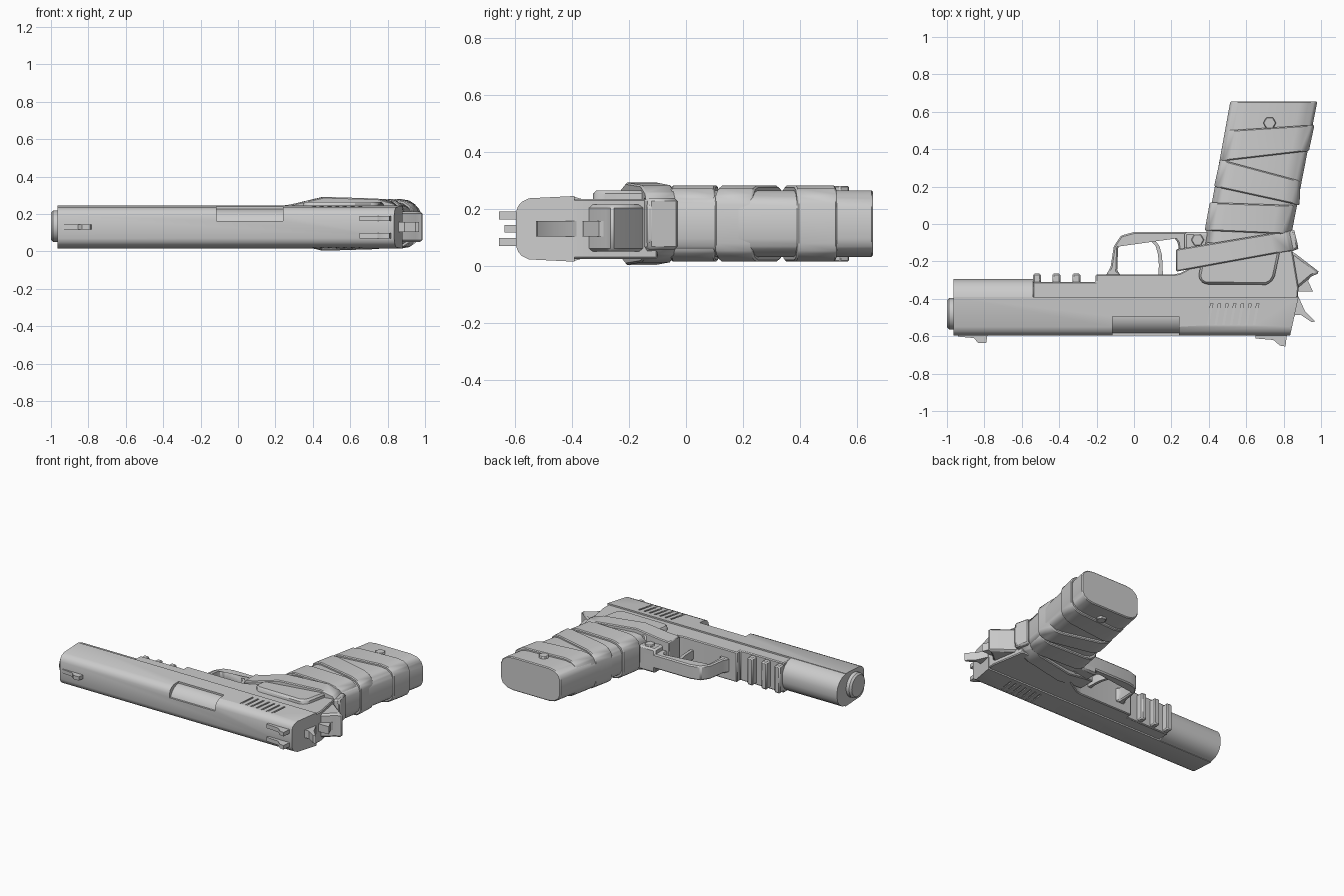
import bpy, bmesh, math
from mathutils import Matrix

if "Cube" in bpy.data.objects:
    bpy.data.objects.remove(bpy.data.objects["Cube"])

ZS, ZG = 0.13, 0.148      # mid-planes of slide/frame and of grip


def finish(name, bm, bevel=0.0, smooth=35):
    bmesh.ops.recalc_face_normals(bm, faces=bm.faces)
    me = bpy.data.meshes.new(name)
    bm.to_mesh(me)
    bm.free()
    ob = bpy.data.objects.new(name, me)
    bpy.context.collection.objects.link(ob)
    bpy.ops.object.select_all(action='DESELECT')
    ob.select_set(True)
    bpy.context.view_layer.objects.active = ob
    if smooth:
        bpy.ops.object.shade_smooth_by_angle(angle=math.radians(smooth))
    if bevel:
        m = ob.modifiers.new("bevel", 'BEVEL')
        m.width, m.segments, m.limit_method = bevel, 1, 'ANGLE'
    return ob


def loft(bm, a, b):
    """Closed solid between two matching loops."""
    va, vb = [bm.verts.new(p) for p in a], [bm.verts.new(p) for p in b]
    n = len(a)
    bm.faces.new(va)
    bm.faces.new(vb[::-1])
    for i in range(n):
        bm.faces.new((va[i], vb[i], vb[(i + 1) % n], va[(i + 1) % n]))


def prism(name, pts, z0, z1, bevel=0.0):
    bm = bmesh.new()
    loft(bm, [(x, y, z0) for x, y in pts], [(x, y, z1) for x, y in pts])
    return finish(name, bm, bevel)


def block(name, x0, x1, y0, y1, z0, z1, bevel=0.0):
    return prism(name, [(x0, y0), (x1, y0), (x1, y1), (x0, y1)], z0, z1, bevel)


def along_x(name, half, x0, x1, lean=0.0):
    """Mirror a half (y, dz) section about the slide mid-plane, run it along x."""
    sec = [(y, ZS + d) for y, d in half] + [(y, ZS - d) for y, d in reversed(half)]
    bm = bmesh.new()
    loft(bm, [(x0, y, z) for y, z in sec],
         [(x1 + lean * (y + 0.595), y, z) for y, z in sec])
    return finish(name, bm)


def tube(name, r, x0, x1, y, z, bevel=0.0):
    bm = bmesh.new()
    bmesh.ops.create_cone(bm, cap_ends=True, segments=32, radius1=r, radius2=r, depth=x1 - x0,
                          matrix=Matrix.Translation(((x0 + x1) / 2, y, z)) @ Matrix.Rotation(math.pi / 2, 4, 'Y'))
    return finish(name, bm, bevel)


def rounded(h, cu=0.2, cz=0.065, n=3):
    """Rounded (u, dz) section for the grip, u running across its width."""
    out = []
    for su, sz, start in ((1, 1, 0), (-1, 1, 90), (-1, -1, 180), (1, -1, 270)):
        for i in range(n + 1):
            a = math.radians(start + 90 * i / n)
            out.append((0.5 + su * (0.5 - cu) + cu * math.cos(a), sz * (h - cz) + cz * math.sin(a)))
    return out


def band(name, sec, tl, tr, bl, br):
    """Solid sleeve between a top edge line and a bottom edge line."""
    def ring(l, r):
        return [(l[0] + (r[0] - l[0]) * u, l[1] + (r[1] - l[1]) * u, ZG + d) for u, d in sec]
    bm = bmesh.new()
    loft(bm, ring(tl, tr), ring(bl, br))
    return finish(name, bm, 0.006)


# Slide with ejection port and serrations
slide = along_x("slide", [(-0.595, 0.06), (-0.588, 0.08), (-0.575, 0.095), (-0.55, 0.107),
                          (-0.39, 0.115)], -0.965, 0.835, 0.22)
bm = bmesh.new()


def cut(x0, x1, y0, y1, z0, z1, lean=0.0):
    pts = [(x0, y0), (x1, y0), (x1 + lean, y1), (x0 + lean, y1)]
    loft(bm, [(x, y, z0) for x, y in pts], [(x, y, z1) for x, y in pts])


cut(-0.115, 0.24, -0.65, -0.495, 0.163, 0.3)
for i in range(7):
    x = 0.39 + 0.041 * i
    for z0, z1 in ((0.234, 0.3), (-0.05, 0.026)):
        cut(x, x + 0.012, -0.54, -0.425, z0, z1, 0.02)
cutter = finish("slide_cutter", bm, 0, 0)
cutter.hide_render = True
cutter.hide_viewport = True
m = slide.modifiers.new("cuts", 'BOOLEAN')
m.object, m.operation, m.solver = cutter, 'DIFFERENCE', 'EXACT'

# Barrel chamber in the port, and muzzle
tube("barrel_chamber", 0.098, -0.125, 0.25, -0.49, ZS)
tube("muzzle", 0.085, -1.0, -0.9, -0.48, ZS + 0.005, 0.012)

# Rounded nose under the slide
along_x("nose_shroud", [(-0.42, 0.113), (-0.39, 0.112), (-0.35, 0.1), (-0.32, 0.078),
                        (-0.302, 0.05), (-0.295, 0.02)], -0.965, -0.54)

# Frame and accessory rail
prism("frame", [(-0.54, -0.40), (-0.54, -0.31), (-0.205, -0.31), (-0.205, -0.27), (0.21, -0.27),
                (0.25, -0.262), (0.29, -0.24), (0.5, -0.1), (0.84, -0.1), (0.88, -0.34), (0.875, -0.40)],
      ZS - 0.105, ZS + 0.105, 0.006)
for i, x in enumerate((-0.54, -0.437, -0.33)):
    block(f"rail_tooth_{i + 1}", x, x + 0.043, -0.33, -0.265, ZS - 0.095, ZS + 0.095, 0.008)

# Trigger guard, trigger and front strap
prism("trigger_guard", [(-0.15, -0.275), (-0.125, -0.23), (-0.108, -0.12), (-0.07, -0.062), (0.0, -0.043),
                        (0.42, -0.043), (0.42, -0.24), (0.25, -0.24), (0.235, -0.1), (0.21, -0.068),
                        (-0.04, -0.07), (-0.07, -0.09), (-0.085, -0.13), (-0.09, -0.25), (-0.07, -0.275)],
      ZS - 0.05, ZS + 0.05, 0.008)
arc = [(0.13, -0.28), (0.133, -0.22), (0.128, -0.16), (0.115, -0.115), (0.085, -0.085)]
prism("trigger", arc + [(0.108, -0.08), (0.137, -0.12), (0.15, -0.17), (0.155, -0.28)],
      ZS - 0.03, ZS + 0.03)
block("front_strap", 0.27, 0.5, -0.25, -0.043, ZS - 0.085, ZS + 0.085, 0.012)

# Grip core, cheek panel and wrapped bands
band("grip_core", rounded(0.117), (0.515, 0.655), (0.98, 0.655), (0.37, -0.14), (0.825, -0.14))
prism("grip_panel", [(0.345, -0.28), (0.355, -0.305), (0.38, -0.322), (0.705, -0.325), (0.735, -0.31),
                     (0.752, -0.28), (0.79, -0.1), (0.38, -0.1)], ZG - 0.117, ZG + 0.117, 0.012)
wrap = rounded(0.133)
band("grip_band_1", wrap, (0.495, 0.50), (0.965, 0.53), (0.462, 0.335), (0.935, 0.39))
band("grip_band_2", wrap, (0.46, 0.345), (0.89, 0.23), (0.428, 0.2), (0.885, 0.1))
band("grip_band_3", wrap, (0.405, 0.115), (0.862, 0.1), (0.378, -0.035), (0.832, -0.055))
low = [(0, 0.095), (0.1, 0.105), (0.36, 0.144), (0.8, 0.135), (0.93, 0.11), (1, 0.06)]
band("grip_band_4", low + [(u, -max(d, 0.06)) for u, d in reversed(low)],
     (0.225, -0.135), (0.855, -0.03), (0.225, -0.255), (0.88, -0.135))
prism("band_tail", [(0.80, -0.06), (0.855, -0.025), (0.88, -0.13), (0.82, -0.16)], ZG - 0.09, ZG + 0.09, 0.01)

# Hex pins
for name, x, y, z in (("guard_pin", 0.34, -0.085, 0.225), ("grip_pin", 0.725, 0.54, 0.28)):
    prism(name, [(x + 0.035 * math.cos(k * math.pi / 3), y + 0.035 * math.sin(k * math.pi / 3))
                 for k in range(6)], 2 * ZG - z, z, 0.004)

# Tang, hammer and spur at the rear
prism("tang", [(0.80, -0.12), (0.865, -0.16), (0.995, -0.26), (0.95, -0.28), (0.88, -0.34), (0.80, -0.36)],
      ZS - 0.08, ZS + 0.085, 0.012)
prism("hammer_spur", [(0.85, -0.27), (0.95, -0.27), (0.93, -0.305), (0.957, -0.36), (0.85, -0.363)],
      ZS - 0.027, ZS + 0.027)
prism("hammer", [(0.84, -0.38), (0.875, -0.38), (0.914, -0.465), (0.968, -0.52), (0.95, -0.525),
                 (0.89, -0.485), (0.84, -0.49)], ZS - 0.027, ZS + 0.027)

# Sights
for side in (-1, 1):
    c = ZS + side * 0.046
    prism("rear_sight_" + ("lower" if side < 0 else "upper"),
          [(0.65, -0.57), (0.65, -0.612), (0.745, -0.62), (0.78, -0.65), (0.81, -0.655), (0.82, -0.57)],
          c - 0.014, c + 0.014)
prism("front_sight", [(-0.94, -0.57), (-0.94, -0.602), (-0.855, -0.61), (-0.835, -0.635),
                      (-0.79, -0.635), (-0.78, -0.57)], ZS - 0.012, ZS + 0.014)
